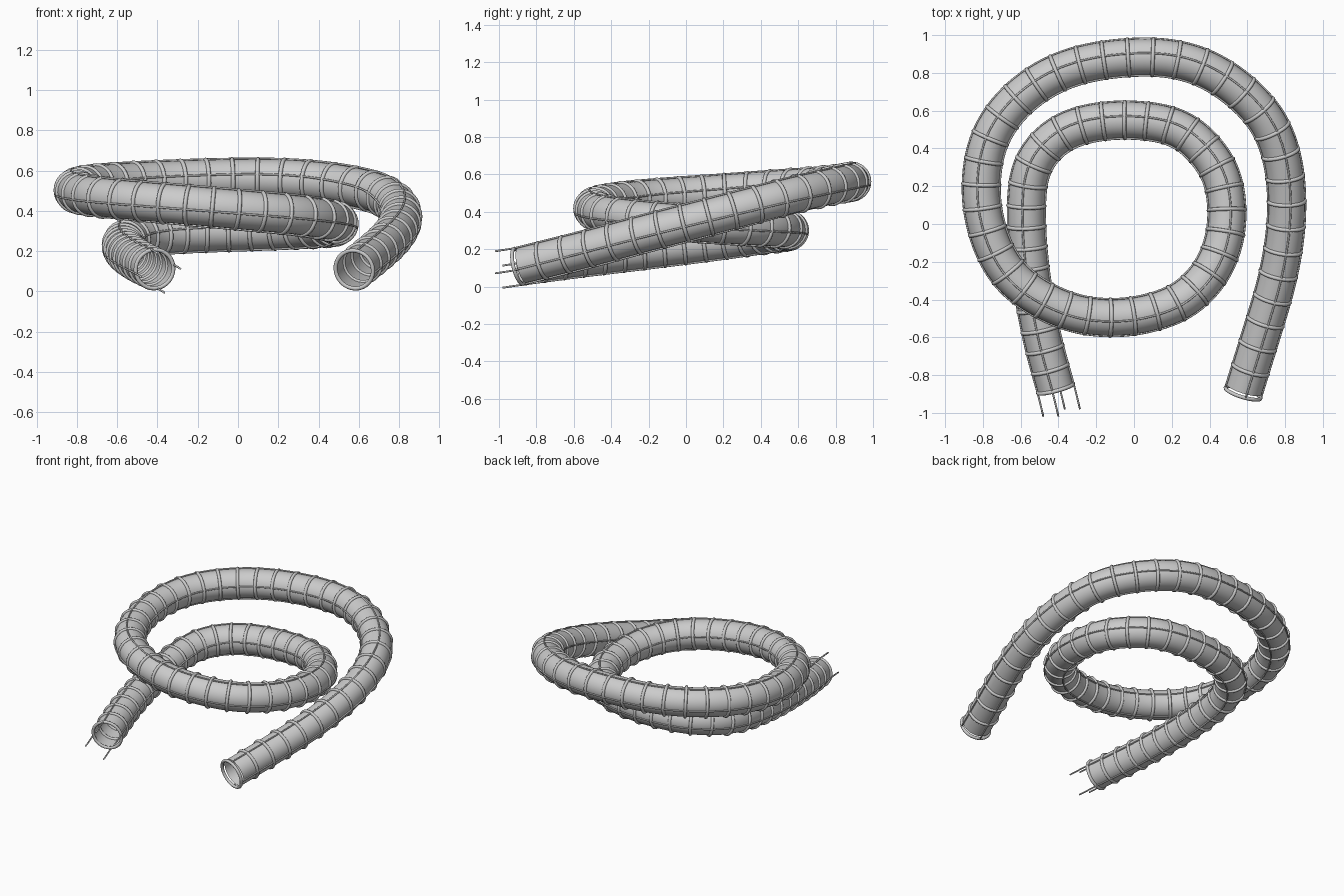
import bpy, math
from mathutils import Vector

if "Cube" in bpy.data.objects:
    bpy.data.objects.remove(bpy.data.objects["Cube"])

# Centre line of the coiled hose, from low left end to low right end
PATH = [Vector(p) for p in [
    (-.383, -1.0, .092), (-.415, -.868, .112), (-.468, -.68, .137), (-.508, -.5, .16),
    (-.55, -.25, .19), (-.571, .03, .225), (-.55, .285, .258), (-.43, .45, .28),
    (-.25, .532, .293), (0, .552, .302), (.24, .507, .31), (.4, .365, .318),
    (.48, .2, .328), (.49, -.03, .343), (.415, -.245, .362), (.26, -.405, .383),
    (.05, -.48, .402), (-.15, -.497, .42), (-.345, -.465, .437), (-.55, -.365, .455),
    (-.69, -.23, .47), (-.78, -.03, .486), (-.812, .2, .502), (-.765, .46, .522),
    (-.6, .68, .538), (-.33, .835, .552), (.03, .887, .562), (.3, .855, .556),
    (.52, .74, .53), (.7, .56, .488), (.785, .35, .432), (.81, .12, .372),
    (.795, -.1, .315), (.752, -.32, .257), (.69, -.53, .2), (.575, -.902, .107)]]
TUBE_R, ROD_ORBIT, RING_R, RING_T = .096, .101, .097, .0105


def dense_path():
    pts = [PATH[0] * 2 - PATH[1]] + PATH + [PATH[-1] * 2 - PATH[-2]]
    out = []
    for i in range(1, len(pts) - 2):
        a, b, c, d = pts[i - 1:i + 3]
        for k in range(12):
            t = k / 12
            out.append(.5 * (2 * b + (c - a) * t + (2 * a - 5 * b + 4 * c - d) * t * t
                             + (3 * b - a - 3 * c + d) * t ** 3))
    out.append(PATH[-1])
    for _ in range(25):  # ease small wobbles
        out = [out[0]] + [(out[i - 1] + 2 * out[i] + out[i + 1]) / 4
                          for i in range(1, len(out) - 1)] + [out[-1]]
    return out


LINE = dense_path()
DIST = [0]
for p, q in zip(LINE, LINE[1:]):
    DIST.append(DIST[-1] + (q - p).length)
TOTAL = DIST[-1]


def point(s):
    i = 0
    while i < len(DIST) - 2 and DIST[i + 1] < s:
        i += 1
    return LINE[i].lerp(LINE[i + 1], (s - DIST[i]) / (DIST[i + 1] - DIST[i]))


def frame(s):
    t = (point(min(s + .02, TOTAL)) - point(max(s - .02, 0))).normalized()
    side = t.cross(Vector((0, 0, 1))).normalized()
    return point(s), t, side, side.cross(t)


def make(name, verts, faces):
    me = bpy.data.meshes.new(name)
    me.from_pydata(verts, [], faces)
    me.polygons.foreach_set("use_smooth", [True] * len(faces))
    me.update()
    bpy.context.collection.objects.link(bpy.data.objects.new(name, me))


def grid_faces(rows, cols, base=0, wrap=False):
    return [(base + i * cols + j, base + i * cols + (j + 1) % cols,
             base + (i + 1) % rows * cols + (j + 1) % cols, base + (i + 1) % rows * cols + j)
            for i in range(rows if wrap else rows - 1) for j in range(cols)]


def sweep(name, s0, s1, radius, sides, orbit=0, angle=0, capped=False, steps=220):
    verts = []
    for i in range(steps):
        c, t, x, y = frame(s0 + (s1 - s0) * i / (steps - 1))
        c = c + (x * math.cos(angle) + y * math.sin(angle)) * orbit
        for j in range(sides):
            a = 2 * math.pi * j / sides
            verts.append(c + (x * math.cos(a) + y * math.sin(a)) * radius)
    faces = grid_faces(steps, sides)
    if capped:
        faces += [tuple(range(sides))[::-1], tuple(range((steps - 1) * sides, steps * sides))]
    make(name, verts, faces)


START = .134  # the rods stick out before this

# Open hose skin
sweep("hose_tube", START, TOTAL - .028, TUBE_R, 32)

# Four long wires
for k in range(4):
    sweep(f"long_wire_{k + 1}", 0, TOTAL - .008, .005, 8, ROD_ORBIT,
          math.radians(12 + 90 * k), True)

# Ribs, spaced slightly wider towards the far end
length = TOTAL - .008 - START
count = round(length / .123)
verts, faces = [], []
for n in range(count + 1):
    u = n / count
    c, t, x, y = frame(START + length * (.885 * u + .115 * u * u))
    base = len(verts)
    for i in range(32):
        a = 2 * math.pi * i / 32
        out = x * math.cos(a) + y * math.sin(a)
        for j in range(8):
            b = 2 * math.pi * j / 8
            verts.append(c + out * (RING_R + RING_T * math.cos(b)) + t * RING_T * math.sin(b))
    faces += grid_faces(32, 8, base, True)
make("hose_ribs", verts, faces)
